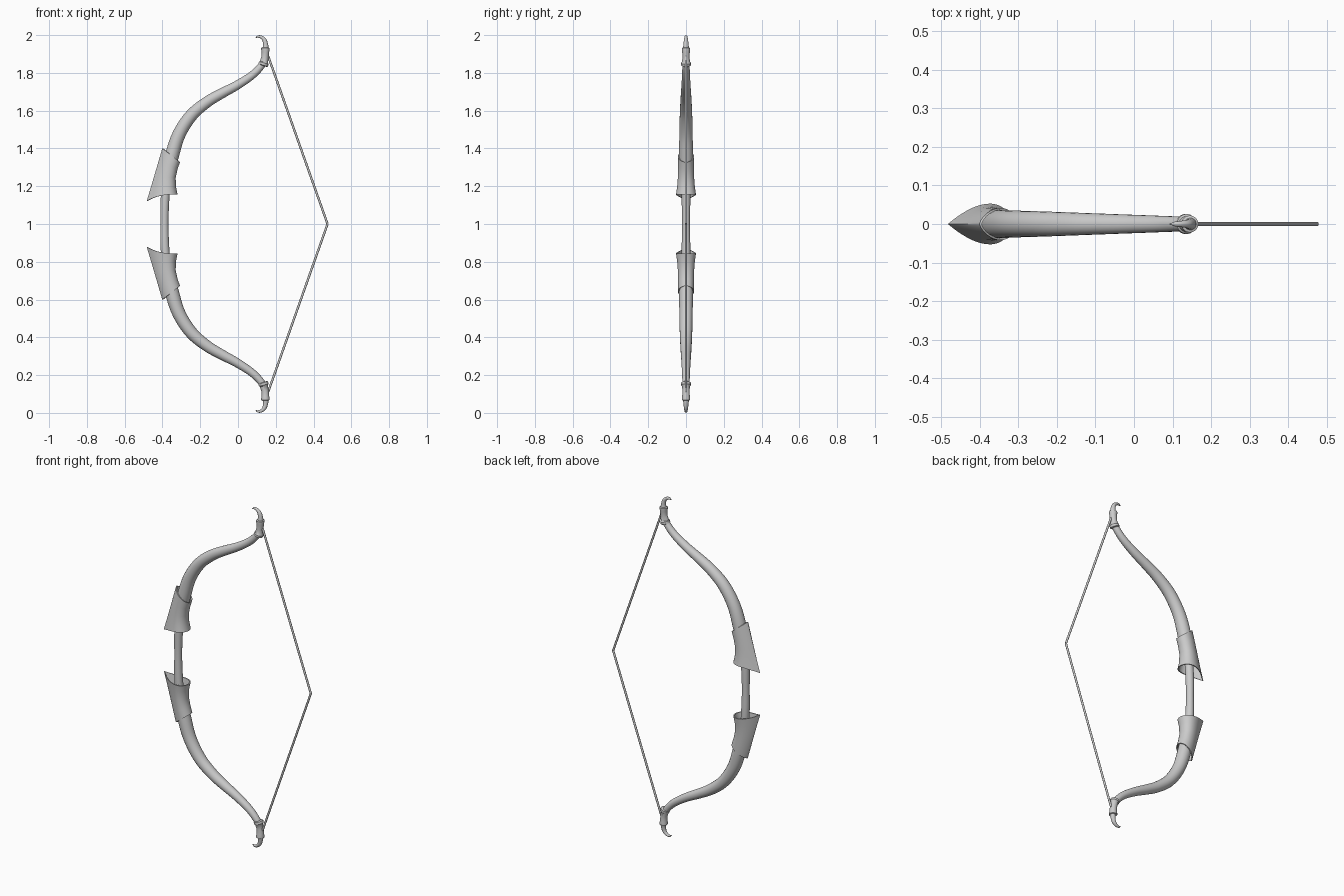
import bpy, bmesh, math
from mathutils import Vector

if "Cube" in bpy.data.objects:
    bpy.data.objects.remove(bpy.data.objects["Cube"])

MID = 1.0  # height of the mirror plane; parts are modelled relative to it


def finish(name, bm, mirror=True):
    bmesh.ops.recalc_face_normals(bm, faces=bm.faces)
    me = bpy.data.meshes.new(name)
    bm.to_mesh(me)
    bm.free()
    ob = bpy.data.objects.new(name, me)
    bpy.context.collection.objects.link(ob)
    ob.location.z = MID
    bpy.ops.object.select_all(action='DESELECT')
    ob.select_set(True)
    bpy.context.view_layer.objects.active = ob
    bpy.ops.object.shade_smooth_by_angle(angle=math.radians(40))
    if mirror:
        m = ob.modifiers.new("Mirror", 'MIRROR')
        m.use_axis = (False, False, True)
        m.use_mirror_merge = False
    return ob


def skin(bm, rings, closed=False):
    n = len(rings[0])
    vr = [[bm.verts.new(p) for p in r] for r in rings]
    pairs = list(zip(vr, vr[1:])) + ([(vr[-1], vr[0])] if closed else [])
    for a, b in pairs:
        for i in range(n):
            j = (i + 1) % n
            bm.faces.new((a[i], a[j], b[j], b[i]))
    if not closed:
        bm.faces.new(vr[0])
        bm.faces.new(vr[-1])


def spline(pts, steps):
    P = [Vector(p) for p in pts]
    P = [2 * P[0] - P[1]] + P + [2 * P[-1] - P[-2]]
    out = []
    for i in range(1, len(P) - 2):
        a, b, c, d = P[i - 1:i + 3]
        for s in range(steps):
            t = s / steps
            out.append(0.5 * (2 * b + (c - a) * t + (2 * a - 5 * b + 4 * c - d) * t * t
                              + (3 * b - a - 3 * c + d) * t ** 3))
    return out + [P[-2]]


def sweep(name, pts, steps=6, sides=20, mirror=True):
    """Tube through (x, z, radius) points lying in the y = 0 plane."""
    path = spline(pts, steps) if steps > 1 else [Vector(p) for p in pts]
    rings = []
    for i, p in enumerate(path):
        a, b = path[max(i - 1, 0)], path[min(i + 1, len(path) - 1)]
        t = Vector((b.x - a.x, b.y - a.y)).normalized()
        ring = []
        for k in range(sides):
            ang = 2 * math.pi * k / sides
            c, s = p.z * math.cos(ang), p.z * math.sin(ang)
            ring.append((p.x + t.y * c, s, p.y - t.x * c))
        rings.append(ring)
    bm = bmesh.new()
    skin(bm, rings)
    return finish(name, bm, mirror)


# Grip
sweep("grip", [(-0.372, -0.30, 0.022), (-0.386, -0.14, 0.023), (-0.389, 0, 0.021),
               (-0.386, 0.14, 0.023), (-0.372, 0.30, 0.022)], mirror=False)

# Recurved limbs
sweep("limbs", [(-0.374, 0.25, 0.034), (-0.350, 0.36, 0.037), (-0.312, 0.475, 0.035),
                (-0.247, 0.575, 0.033), (-0.165, 0.645, 0.030), (-0.085, 0.692, 0.027),
                (-0.005, 0.735, 0.024), (0.075, 0.788, 0.021), (0.125, 0.840, 0.019),
                (0.140, 0.880, 0.017)])

# Flanged collars at the limb ends
sweep("tip_collars", [(0.132, 0.838, 0.020), (0.133, 0.841, 0.026), (0.137, 0.853, 0.026),
                      (0.138, 0.858, 0.021), (0.143, 0.882, 0.019), (0.145, 0.910, 0.020),
                      (0.145, 0.922, 0.022), (0.145, 0.932, 0.022), (0.145, 0.935, 0.016)],
      steps=1)

# Claw shaped hooks
sweep("tip_hooks", [(0.146, 0.925, 0.017), (0.146, 0.950, 0.0135), (0.139, 0.975, 0.011),
                    (0.122, 0.990, 0.008), (0.106, 0.992, 0.006), (0.093, 0.986, 0.001)])

# Drawn string
sweep("string", [(0.160, 0.888, 0.006), (0.474, 0.0, 0.006)], steps=1, sides=10)


# Flared sleeves: hollow teardrop sections given by front and back points
def section(front, back, width, point, bulge, inset=0.0, n=32):
    cx, h = (front[0] + back[0]) / 2, (back[0] - front[0]) / 2
    ring = []
    for k in range(n):
        t = 2 * math.pi * k / n
        f = (1 - math.cos(t)) / 2
        x = cx - (h - inset) * math.cos(t)
        y = (width - inset) * math.sin(t) * abs(math.sin(t / 2)) ** point / (1 - 0.23 * point)
        z = front[1] + (back[1] - front[1]) * (1 - (1 - f) ** bulge)
        ring.append((x, y, z))
    return ring


secs = [((-0.483, 0.122), (-0.320, 0.157), 0.053, 1.0, 2.6),
        ((-0.464, 0.185), (-0.328, 0.195), 0.048, 0.85, 2.0),
        ((-0.442, 0.260), (-0.330, 0.245), 0.044, 0.65, 1.5),
        ((-0.420, 0.335), (-0.320, 0.290), 0.043, 0.5, 1.0),
        ((-0.401, 0.400), (-0.307, 0.328), 0.043, 0.4, 1.0)]
outer = [section(*s) for s in secs]
inner = [section(*s, inset=0.006) for s in reversed(secs)]
bm = bmesh.new()
skin(bm, outer + inner, closed=True)
finish("sleeves", bm)
